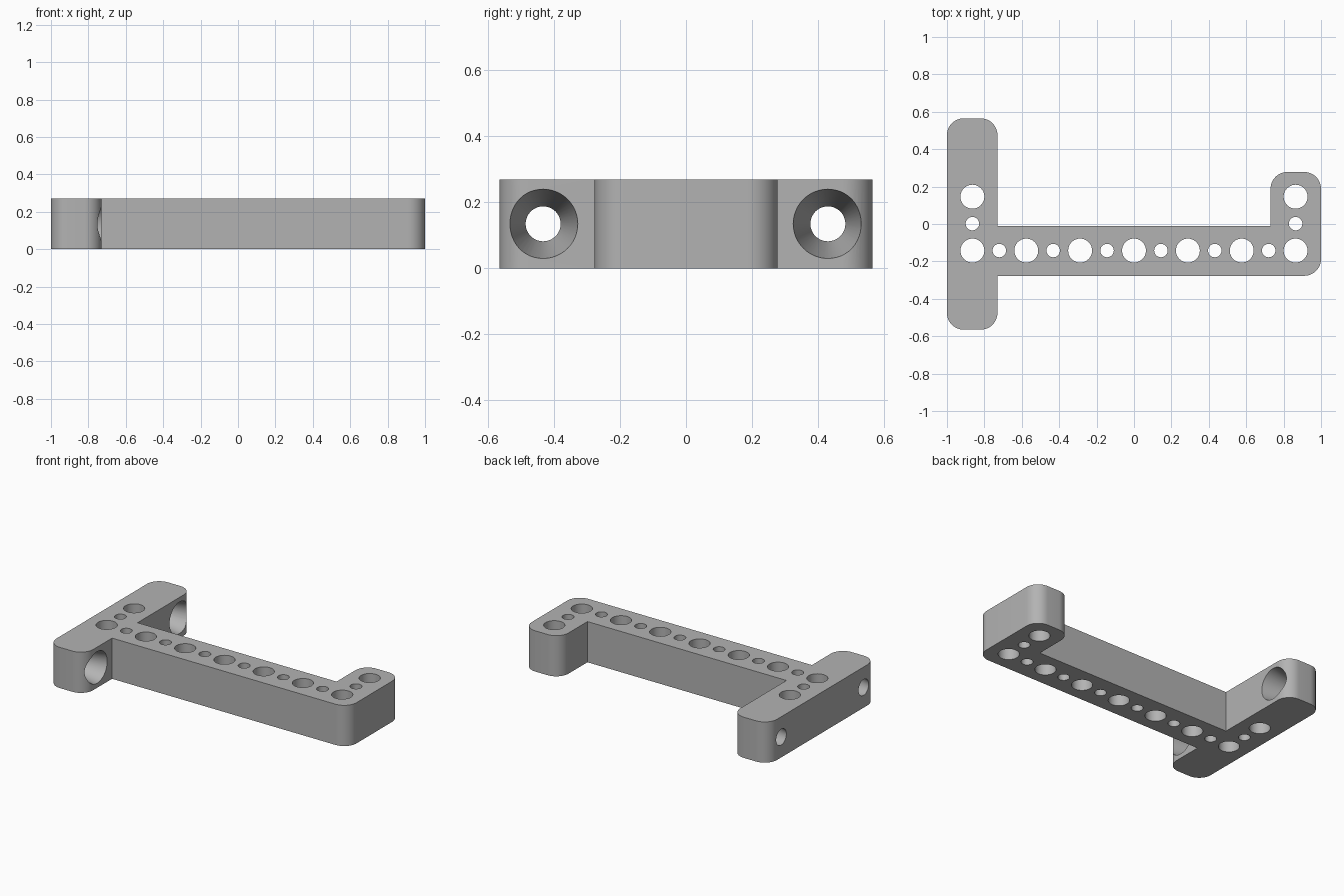
import bpy, bmesh
from math import pi, radians, tan
from mathutils import Vector, Matrix

if "Cube" in bpy.data.objects:
    bpy.data.objects.remove(bpy.data.objects["Cube"])

HEIGHT = 0.27
PITCH = 0.144
FILLET = 0.09

grey = bpy.data.materials.new("plain_grey")
grey.use_nodes = True
colour = (0.45, 0.45, 0.45, 1)
grey.diffuse_color = colour
grey.node_tree.nodes["Principled BSDF"].inputs["Base Color"].default_value = colour


def rounded(corners, steps=12):
    """Outline with every corner flagged 1 rounded by a right-angle arc."""
    pts = []
    for i, (x, y, is_round) in enumerate(corners):
        c = Vector((x, y, 0))
        if not is_round:
            pts.append(c)
            continue
        a = (Vector((*corners[i - 1][:2], 0)) - c).normalized() * FILLET
        b = (Vector((*corners[(i + 1) % len(corners)][:2], 0)) - c).normalized() * FILLET
        turn = a.cross(b).z
        for k in range(steps + 1):
            ang = (pi / 2) * k / steps * (-1 if turn < 0 else 1)
            pts.append(c + a + b + Matrix.Rotation(-ang, 3, 'Z') @ -b)
    return pts


def make_object(name, bm):
    bmesh.ops.recalc_face_normals(bm, faces=bm.faces)
    mesh = bpy.data.meshes.new(name)
    bm.to_mesh(mesh)
    bm.free()
    mesh.materials.append(grey)
    obj = bpy.data.objects.new(name, mesh)
    bpy.context.collection.objects.link(obj)
    return obj


# Bracket body: long rear bar, cross beam and short end arm in one outline
outline = rounded([
    (-1, -0.565, 1), (-0.73, -0.565, 1), (-0.73, -0.277, 0), (1, -0.277, 1),
    (1, 0.278, 1), (0.73, 0.278, 1), (0.73, -0.01, 0), (-0.73, -0.01, 0),
    (-0.73, 0.565, 1), (-1, 0.565, 1)])
bm = bmesh.new()
base = bm.faces.new([bm.verts.new(p) for p in outline])
side = bmesh.ops.extrude_face_region(bm, geom=[base])
bmesh.ops.translate(bm, vec=(0, 0, HEIGHT),
                    verts=[v for v in side["geom"] if isinstance(v, bmesh.types.BMVert)])
bracket = make_object("bracket", bm)

# Cutter: large and small upright holes, alternating along the beam and up both ends
cut = bmesh.new()
spots = [(i * PITCH, -0.142, i % 2 == 0) for i in range(-6, 7)]
for x in (-6 * PITCH, 6 * PITCH):
    spots += [(x, 0.002, False), (x, 0.146, True)]
for x, y, large in spots:
    r = 0.064 if large else 0.036
    bmesh.ops.create_cone(cut, cap_ends=True, segments=40, radius1=r, radius2=r,
                          depth=HEIGHT * 2, matrix=Matrix.Translation((x, y, HEIGHT / 2)))

# Cutter: tapered mounting holes through the long bar, wide on the inner side
slope = (0.105 - 0.053) / 0.27
over = 0.02
for y in (-0.433, 0.43):
    place = Matrix.Translation((-0.865, y, HEIGHT / 2)) @ Matrix.Rotation(pi / 2, 4, 'Y')
    bmesh.ops.create_cone(cut, cap_ends=True, segments=48, radius1=0.053 - slope * over,
                          radius2=0.105 + slope * over, depth=0.27 + 2 * over, matrix=place)
cutter = make_object("hole_cutter", cut)
cutter.hide_render = True

# Apply the cut, then drop the cutter
mod = bracket.modifiers.new("holes", 'BOOLEAN')
mod.operation = 'DIFFERENCE'
mod.solver = 'EXACT'
mod.object = cutter
bpy.context.view_layer.objects.active = bracket
bracket.select_set(True)
cutter.select_set(False)
bpy.ops.object.modifier_apply(modifier=mod.name)
bpy.data.objects.remove(cutter)
bpy.ops.object.shade_smooth_by_angle(angle=radians(30))
